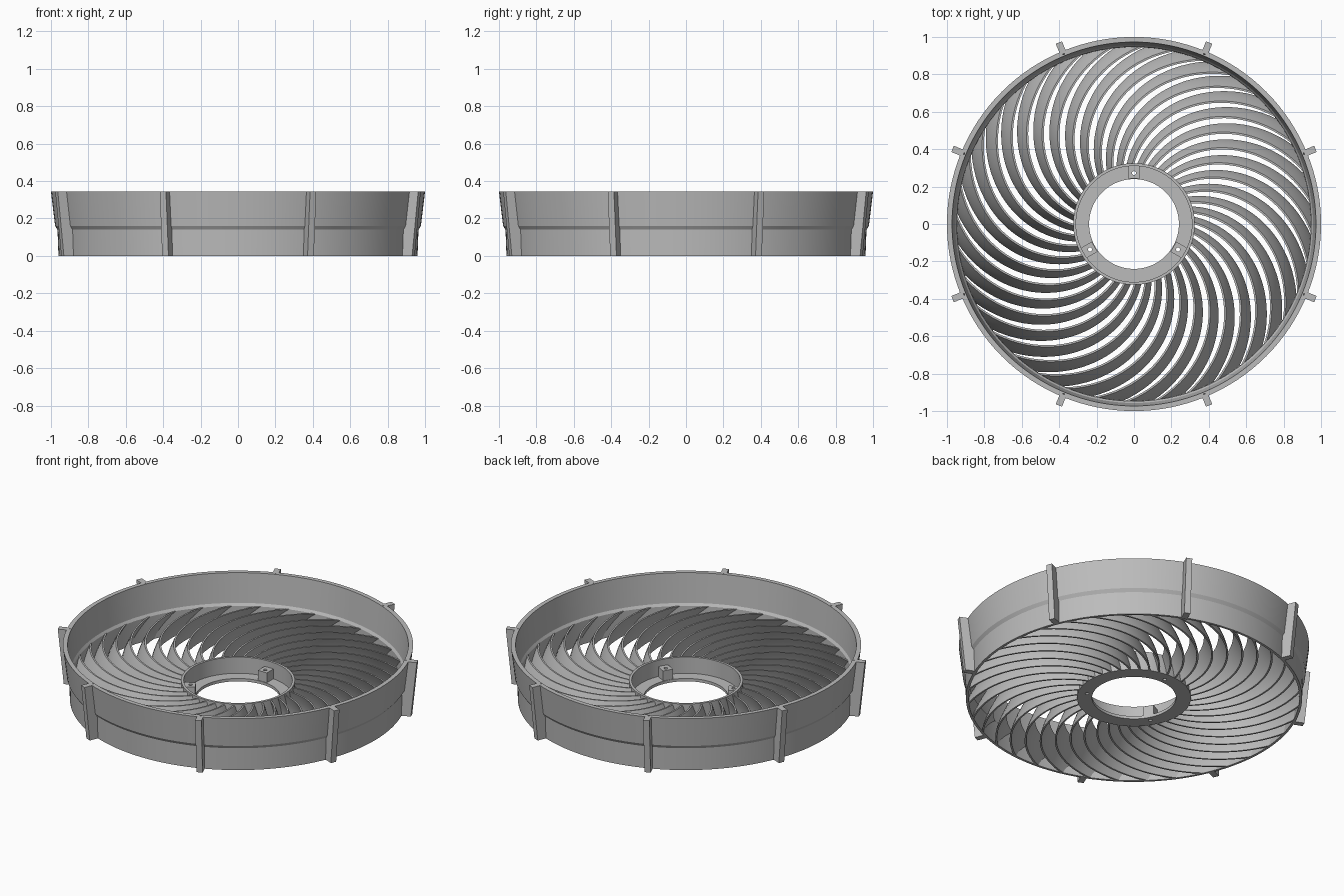
import bpy, bmesh, math
from mathutils import Matrix

if "Cube" in bpy.data.objects:
    bpy.data.objects.remove(bpy.data.objects["Cube"])

GREY = bpy.data.materials.new("plain_grey")
GREY.diffuse_color = (0.5, 0.5, 0.5, 1)
GREY.use_nodes = True
GREY.node_tree.nodes["Principled BSDF"].inputs["Base Color"].default_value = GREY.diffuse_color
BLADES = 36


def add_object(name, bm, smooth=True):
    bmesh.ops.recalc_face_normals(bm, faces=bm.faces)
    mesh = bpy.data.meshes.new(name)
    bm.to_mesh(mesh)
    bm.free()
    mesh.materials.append(GREY)
    ob = bpy.data.objects.new(name, mesh)
    bpy.context.collection.objects.link(ob)
    if smooth:
        bpy.ops.object.select_all(action='DESELECT')
        ob.select_set(True)
        bpy.context.view_layer.objects.active = ob
        bpy.ops.object.shade_smooth_by_angle(angle=math.radians(20))
    return ob


def lathe(name, profile, steps):
    """Turn a closed (radius, height) profile around z."""
    bm = bmesh.new()
    rings = []
    for i in range(steps):
        a = 2 * math.pi * i / steps
        rings.append([bm.verts.new((r * math.cos(a), r * math.sin(a), z)) for r, z in profile])
    n = len(profile)
    for i in range(steps):
        p, q = rings[i], rings[(i + 1) % steps]
        for j in range(n):
            k = (j + 1) % n
            bm.faces.new((p[j], q[j], q[k], p[k]))
    return add_object(name, bm)


def radial_block(name, corners, width, angle):
    """Extrude an (r, z) outline sideways and turn it to an angle."""
    bm = bmesh.new()
    sides = [[bm.verts.new((r, s * width / 2, z)) for r, z in corners] for s in (-1, 1)]
    n = len(corners)
    bm.faces.new(sides[0])
    bm.faces.new(sides[1][::-1])
    for j in range(n):
        k = (j + 1) % n
        bm.faces.new((sides[0][j], sides[1][j], sides[1][k], sides[0][k]))
    bm.transform(Matrix.Rotation(angle, 4, 'Z'))
    return add_object(name, bm, smooth=False)


def drill(targets, angles, dist, radius, z, depth):
    """Cut a ring of small round holes."""
    bm = bmesh.new()
    for a in angles:
        m = Matrix.Translation((dist * math.cos(a), dist * math.sin(a), z))
        bmesh.ops.create_cone(bm, cap_ends=True, segments=12, radius1=radius,
                              radius2=radius, depth=depth, matrix=m)
    cutter = add_object("hole_cutter", bm, smooth=False)
    cutter.hide_render = True
    cutter.hide_viewport = True
    for t in targets:
        mod = t.modifiers.new("holes", 'BOOLEAN')
        mod.operation = 'DIFFERENCE'
        mod.solver = 'EXACT'
        mod.object = cutter


# Outer shroud with a stepped, flared wall
shroud = lathe("outer_shroud", [(0.96, 0), (0.965, 0.14), (0.978, 0.16), (1.0, 0.343),
                                (0.973, 0.343), (0.957, 0.16), (0.947, 0.145), (0.945, 0)], 128)

# Ribs on the outside of the shroud
rib_angles = [math.radians(22.5 + 45 * i) for i in range(8)]
for a in rib_angles:
    radial_block("mounting_rib", [(0.95, 0), (1.015, 0), (1.05, 0.343), (0.985, 0.343)], 0.036, a)
drill([shroud], rib_angles, 0.986, 0.006, 0.34, 0.08)

# Hub cup: flat floor with a thin wall
hub = lathe("hub_cup", [(0.24, 0), (0.325, 0), (0.325, 0.12), (0.31, 0.12),
                        (0.31, 0.018), (0.24, 0.018)], 96)

# Screw bosses inside the hub
boss_angles = [math.radians(90 + 120 * i) for i in range(3)]
bosses = [radial_block("screw_boss", [(0.243, 0.004), (0.315, 0.004), (0.315, 0.08), (0.243, 0.08)],
                       0.062, a) for a in boss_angles]
drill([hub] + bosses, boss_angles, 0.272, 0.011, 0.04, 0.2)

# Curved vane: swept back in plan, leaning over its height
R0, R1, NR, NZ = 0.318, 0.951, 28, 6
radii = [R0 + (R1 - R0) * i / NR for i in range(NR + 1)]


def sweep(r):
    return math.radians(18 + 47 * (r - 0.32) / 0.64)


phi = [0.0]
for ra, rb in zip(radii, radii[1:]):
    rm = (ra + rb) / 2
    phi.append(phi[-1] - math.tan(sweep(rm)) / rm * (rb - ra))
phase = math.radians(54) - phi[min(range(NR + 1), key=lambda i: abs(radii[i] - 0.84))]

bm = bmesh.new()
loops = []
for r, p in zip(radii, phi):
    f = (r - R0) / (R1 - R0)
    lean, top = 0.028 + 0.03 * f, 0.11 + 0.035 * f
    scale = 1 / (r * math.cos(sweep(r)))
    section = [(j / NZ, 0.005) for j in range(NZ + 1)] + [(j / NZ, -0.005) for j in range(NZ, -1, -1)]
    loop = []
    for t, half in section:
        a = p + phase + (lean * (0.5 - t ** 1.4) + half) * scale
        loop.append(bm.verts.new((r * math.cos(a), r * math.sin(a), 0.001 + t * top)))
    loops.append(loop)
n = len(loops[0])
for p, q in zip(loops, loops[1:]):
    for j in range(n):
        k = (j + 1) % n
        bm.faces.new((p[j], q[j], q[k], p[k]))
bm.faces.new(loops[0])
bm.faces.new(loops[-1])
vane = add_object("vane", bm)
for i in range(1, BLADES):
    copy = vane.copy()
    copy.rotation_euler.z = 2 * math.pi * i / BLADES
    bpy.context.collection.objects.link(copy)
